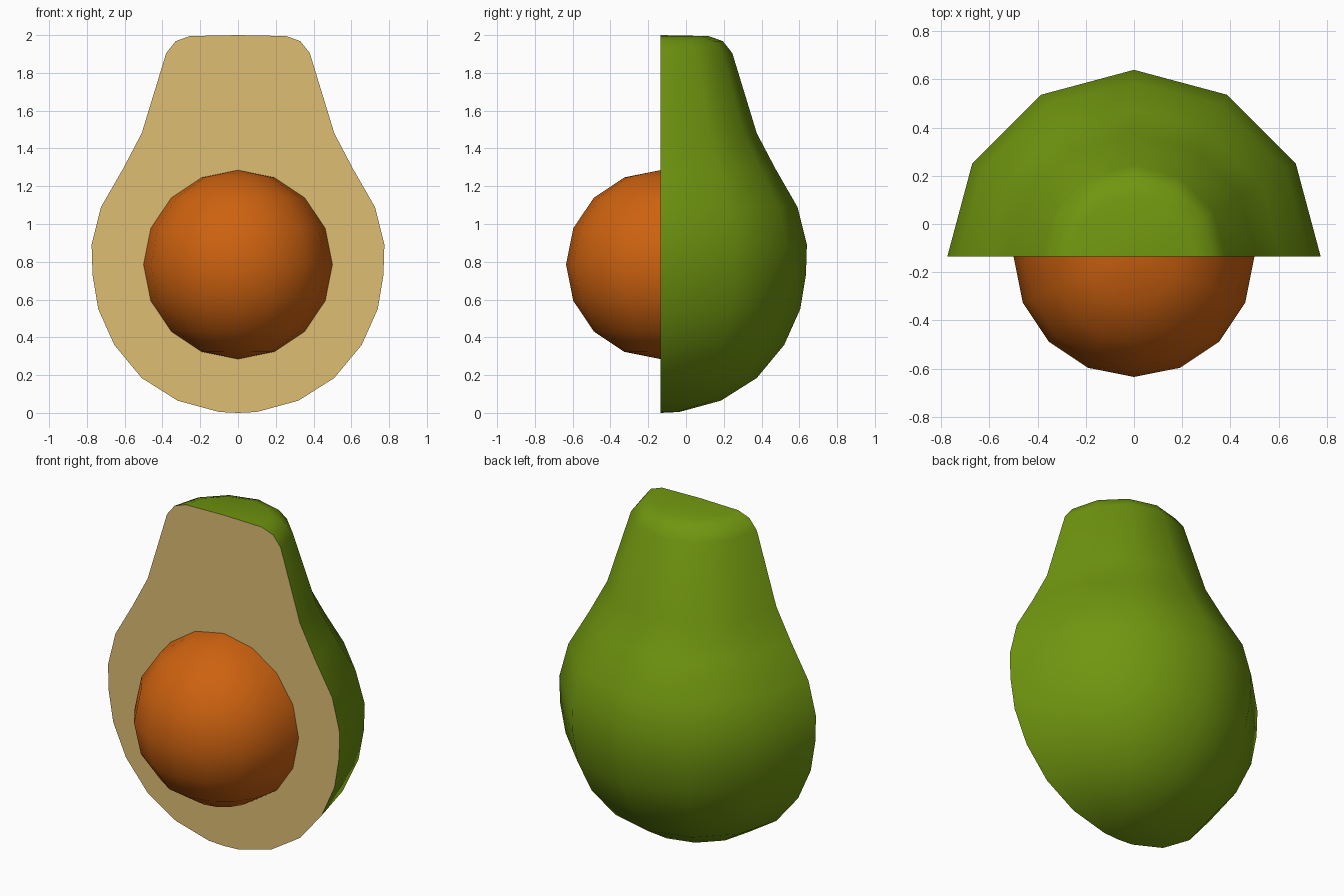
import bpy, bmesh, math

if "Cube" in bpy.data.objects:
    bpy.data.objects.remove(bpy.data.objects["Cube"])

CUT_Y = -0.135   # plane of the cut face
STEPS = 6        # half turn of a 12-sided revolve

# half outline of the fruit: (radius, height)
PROFILE = [(0, 0.0), (0.1, 0.005), (0.32, 0.065), (0.51, 0.185), (0.655, 0.36),
           (0.74, 0.55), (0.77, 0.73), (0.775, 0.89), (0.725, 1.09), (0.61, 1.29),
           (0.51, 1.48), (0.38, 1.905), (0.33, 1.968), (0.255, 1.995), (0, 2.0)]


def material(name, rgb):
    m = bpy.data.materials.new(name)
    m.diffuse_color = (*rgb, 1)
    m.use_nodes = True
    m.node_tree.nodes["Principled BSDF"].inputs["Base Color"].default_value = m.diffuse_color
    return m


def finish(bm, name, mat, smooth):
    for f in bm.faces:
        f.smooth = smooth
    me = bpy.data.meshes.new(name)
    bm.to_mesh(me)
    bm.free()
    ob = bpy.data.objects.new(name, me)
    ob.location.y = CUT_Y
    me.materials.append(mat)
    bpy.context.collection.objects.link(ob)
    return ob


green = material("skin green", (0.162, 0.305, 0.005))
cream = material("flesh tan", (0.73, 0.515, 0.17))
brown = material("seed orange brown", (0.61, 0.122, 0.005))

# skin: outline revolved half a turn round the back
bm = bmesh.new()
vs = [bm.verts.new((r, 0, z)) for r, z in PROFILE]
es = [bm.edges.new(p) for p in zip(vs, vs[1:])]
bmesh.ops.spin(bm, geom=vs + es, cent=(0, 0, 0), axis=(0, 0, 1),
               angle=math.pi, steps=STEPS)
bmesh.ops.remove_doubles(bm, verts=bm.verts, dist=1e-4)
bmesh.ops.recalc_face_normals(bm, faces=bm.faces)
if sum(f.normal.dot(f.calc_center_median()) for f in bm.faces if f.calc_center_median().y > 0.3) < 0:
    bmesh.ops.reverse_faces(bm, faces=bm.faces)
finish(bm, "skin", green, True)

# flesh: flat cut face
bm = bmesh.new()
outline = PROFILE + [(-r, z) for r, z in reversed(PROFILE[1:-1])]
bm.faces.new([bm.verts.new((x, 0, z)) for x, z in outline])
finish(bm, "flesh", cream, False)

# seed: front half of a sphere standing out of the cut face
bm = bmesh.new()
bmesh.ops.create_uvsphere(bm, u_segments=16, v_segments=8, radius=0.5)
bmesh.ops.bisect_plane(bm, geom=bm.verts[:] + bm.edges[:] + bm.faces[:], dist=1e-4,
                       plane_co=(0, 0, 0), plane_no=(0, 1, 0), clear_outer=True)
bmesh.ops.translate(bm, verts=bm.verts, vec=(0, 0, 0.785))
finish(bm, "seed", brown, True)
